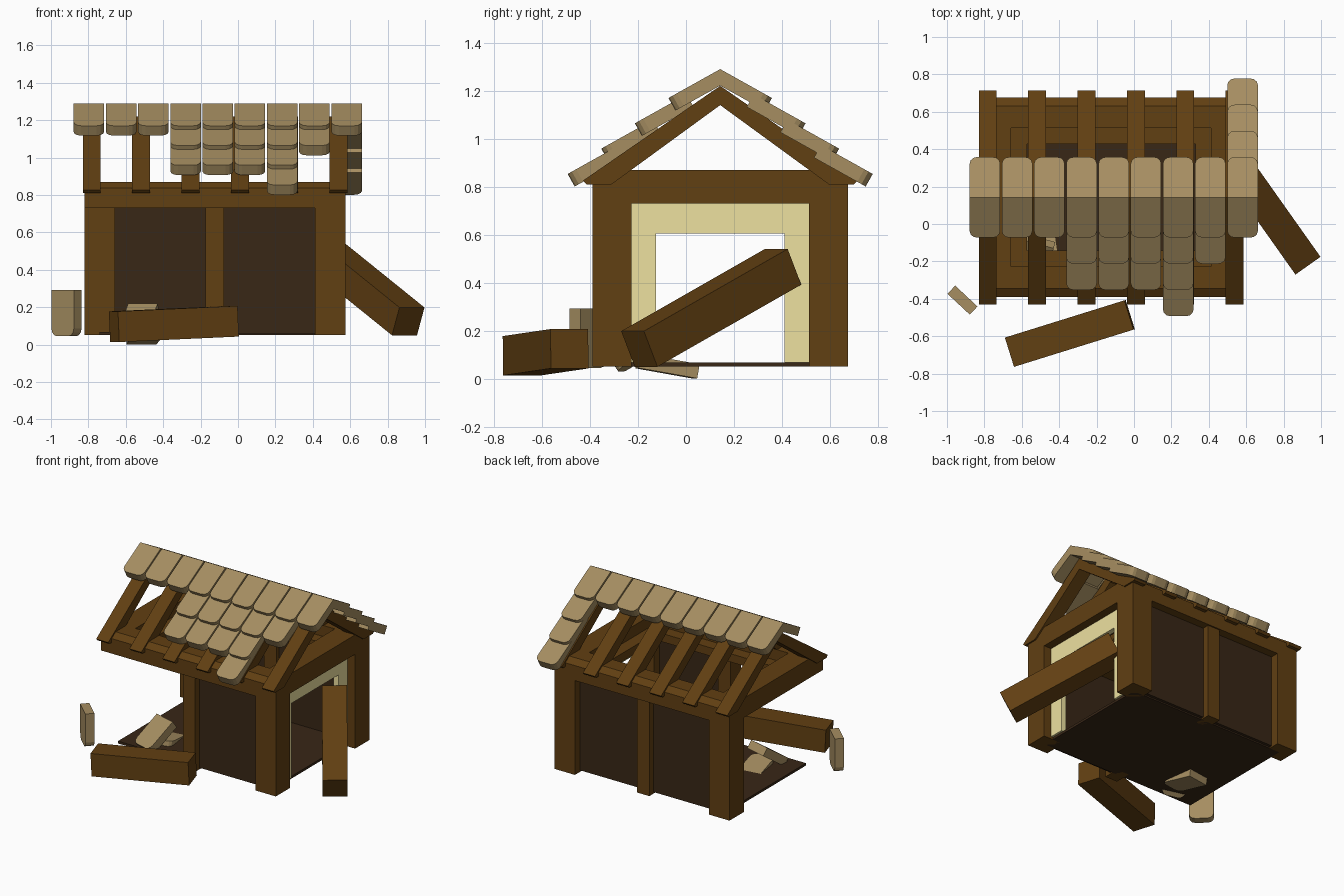
import bpy, bmesh, math
from mathutils import Matrix, Vector, Euler

if "Cube" in bpy.data.objects:
    bpy.data.objects.remove(bpy.data.objects["Cube"])


def material(name, rgb):
    m = bpy.data.materials.new(name)
    m.diffuse_color = (*rgb, 1)
    m.use_nodes = True
    m.node_tree.nodes["Principled BSDF"].inputs["Base Color"].default_value = m.diffuse_color
    return m


WOOD = material("wood", (0.12, 0.05, 0.006))
DARK = material("dark_wood", (0.04, 0.02, 0.008))
TILE = material("shingle", (0.38, 0.27, 0.12))
CREAM = material("plaster", (0.85, 0.75, 0.35))


def prism(name, profile, depth, mat, matrix):
    """Extrude a 2D profile by depth along local z, then place it."""
    bm = bmesh.new()
    low = [bm.verts.new((a, b, 0)) for a, b in profile]
    high = [bm.verts.new((a, b, depth)) for a, b in profile]
    n = len(profile)
    bm.faces.new(low[::-1])
    bm.faces.new(high)
    for i in range(n):
        j = (i + 1) % n
        bm.faces.new((low[i], low[j], high[j], high[i]))
    bmesh.ops.transform(bm, matrix=matrix, verts=bm.verts)
    bmesh.ops.recalc_face_normals(bm, faces=bm.faces)
    me = bpy.data.meshes.new(name)
    bm.to_mesh(me)
    bm.free()
    me.materials.append(mat)
    ob = bpy.data.objects.new(name, me)
    bpy.context.collection.objects.link(ob)
    return ob


def box(name, x0, x1, y0, y1, z0, z1, mat=WOOD):
    return prism(name, [(x0, y0), (x1, y0), (x1, y1), (x0, y1)], z1 - z0, mat,
                 Matrix.Translation((0, 0, z0)))


def along_x(name, yz, x0, x1, mat=WOOD):
    """Profile in the y-z plane, extruded along x."""
    axes = Matrix(((0, 0, 1, x0), (1, 0, 0, 0), (0, 1, 0, 0), (0, 0, 0, 1)))
    return prism(name, yz, x1 - x0, mat, axes)


def pose(loc, rot):
    return Matrix.Translation(loc) @ Euler([math.radians(a) for a in rot]).to_matrix().to_4x4()


X0, X1, Y0, Y1, T = -0.82, 0.575, -0.39, 0.675, 0.162
YC = 0.1425
flip = lambda pts: [(2 * YC - y, z) for y, z in pts]

# corner posts (front left one has fallen)
box("front_right_post", X1 - T, X1, Y0, Y0 + T, 0.05, 0.74)
box("back_right_post", X1 - T, X1, Y1 - T, Y1, 0.05, 0.74)
box("back_left_post", X0, X0 + T, Y1 - T, Y1, 0.05, 0.74)
box("front_middle_post", -0.173, -0.075, Y0 + 0.01, Y0 + 0.13, 0.05, 0.74)
box("back_middle_post", -0.173, -0.075, Y1 - 0.13, Y1 - 0.01, 0.05, 0.74)

# wall plates, long ones chamfered to the roof slope
plate = [(Y0, 0.73), (Y0 + T, 0.73), (Y0 + T, 0.87), (Y0 + 0.045, 0.87), (Y0, 0.838)]
along_x("front_plate", plate, X0, X1)
along_x("back_plate", flip(plate), X0, X1)
box("left_plate", X0, X0 + T, Y0 + 0.045, Y1 - 0.045, 0.73, 0.87)
box("right_plate", X1 - T, X1, Y0 + 0.045, Y1 - 0.045, 0.73, 0.87)

# inner lip under the plates
L = 0.085
box("front_lip", X0 + T, X1 - T, Y0 + T, Y0 + T + L, 0.73, 0.79)
box("back_lip", X0 + T, X1 - T, Y1 - T - L, Y1 - T, 0.73, 0.79)
box("left_lip", X0 + T, X0 + T + L, Y0 + T + L, Y1 - T - L, 0.73, 0.79)
box("right_lip", X1 - T - L, X1 - T, Y0 + T + L, Y1 - T - L, 0.73, 0.79)

# floor and wall panels
box("floor", -0.74, 0.5, -0.31, 0.595, 0.05, 0.067, DARK)
box("front_right_panel", -0.12, 0.45, Y0 + 0.06, Y0 + 0.10, 0.06, 0.74, DARK)
box("back_panel", -0.74, 0.5, Y1 - 0.10, Y1 - 0.06, 0.06, 0.74, DARK)

# doorway frame in the right wall
door = [(-0.23, 0.067), (-0.125, 0.067), (-0.125, 0.605), (0.41, 0.605),
        (0.41, 0.067), (0.515, 0.067), (0.515, 0.735), (-0.23, 0.735)]
along_x("door_frame", door, 0.475, 0.515, CREAM)

# rafters
half = [(-0.31, 0.81), (-0.415, 0.81), (-0.43, 0.825)]
rafter = [(YC, 1.14)] + half + [(YC, 1.22)] + flip(half)[::-1]
for i in range(6):
    x = -0.782 + 0.264 * i
    along_x(f"rafter_{i + 1}", rafter, x - 0.048, x + 0.048)

# shingle outline: length along -y, rounded at the lower end
W, LEN, TH, R = 0.0815, 0.247, 0.06, 0.04
shingle = [(-W, 0), (W, 0)]
for cx, start in ((W - R, 0), (-W + R, -90)):
    for k in range(4):
        a = math.radians(start - 30 * k)
        shingle.append((cx + R * math.cos(a), -LEN + R + R * math.sin(a)))

SLOPE = math.atan2(0.12, 0.215)


def roof_shingle(col, row, back=False):
    top = Vector((-0.797 + 0.1722 * col, YC - 0.14 * row, 1.29 - 0.1055 * row))
    m = Matrix.Translation(top) @ Matrix.Rotation(SLOPE, 4, 'X') @ Matrix.Translation((0, 0, -TH))
    if back:
        m = Matrix.Translation((0, 2 * YC, 0)) @ Matrix.Scale(-1, 4, (0, 1, 0)) @ m
    prism(f"{'back' if back else 'front'}_shingle_{col + 1}_{row + 1}", shingle, TH, TILE, m)


# remaining rows in each column of the damaged roof
for col, (front_rows, back_rows) in enumerate(zip((1, 1, 1, 3, 3, 3, 4, 2, 1), (1,) * 8 + (4,))):
    for r in range(front_rows):
        roof_shingle(col, r)
    for r in range(back_rows):
        roof_shingle(col, r, True)

# fallen shingles
centre = Matrix.Translation((0, LEN / 2, -TH / 2))
for name, loc, rot in (("upright_shingle", (-0.917, -0.407, 0.168), (90, 0, -43)),
                       ("leaning_shingle", (-0.53, -0.19, 0.125), (35, 0, -15)),
                       ("flat_shingle", (-0.5, -0.08, 0.052), (-10, 0, 8))):
    prism(name, shingle, TH, TILE, pose(loc, rot) @ centre)

# fallen beams
for name, length, loc, rot in (("fallen_post", 0.67, (-0.343, -0.585, 0.11), (0, -2.5, 17.3)),
                               ("leaning_beam", 0.81, (0.698, 0.105, 0.295), (0, 25, -54.7))):
    b, h = length / 2, 0.082
    prism(name, [(-b, -h), (b, -h), (b, h), (-b, h)], 2 * h, WOOD,
          pose(loc, rot) @ Matrix.Translation((0, 0, -h)))
